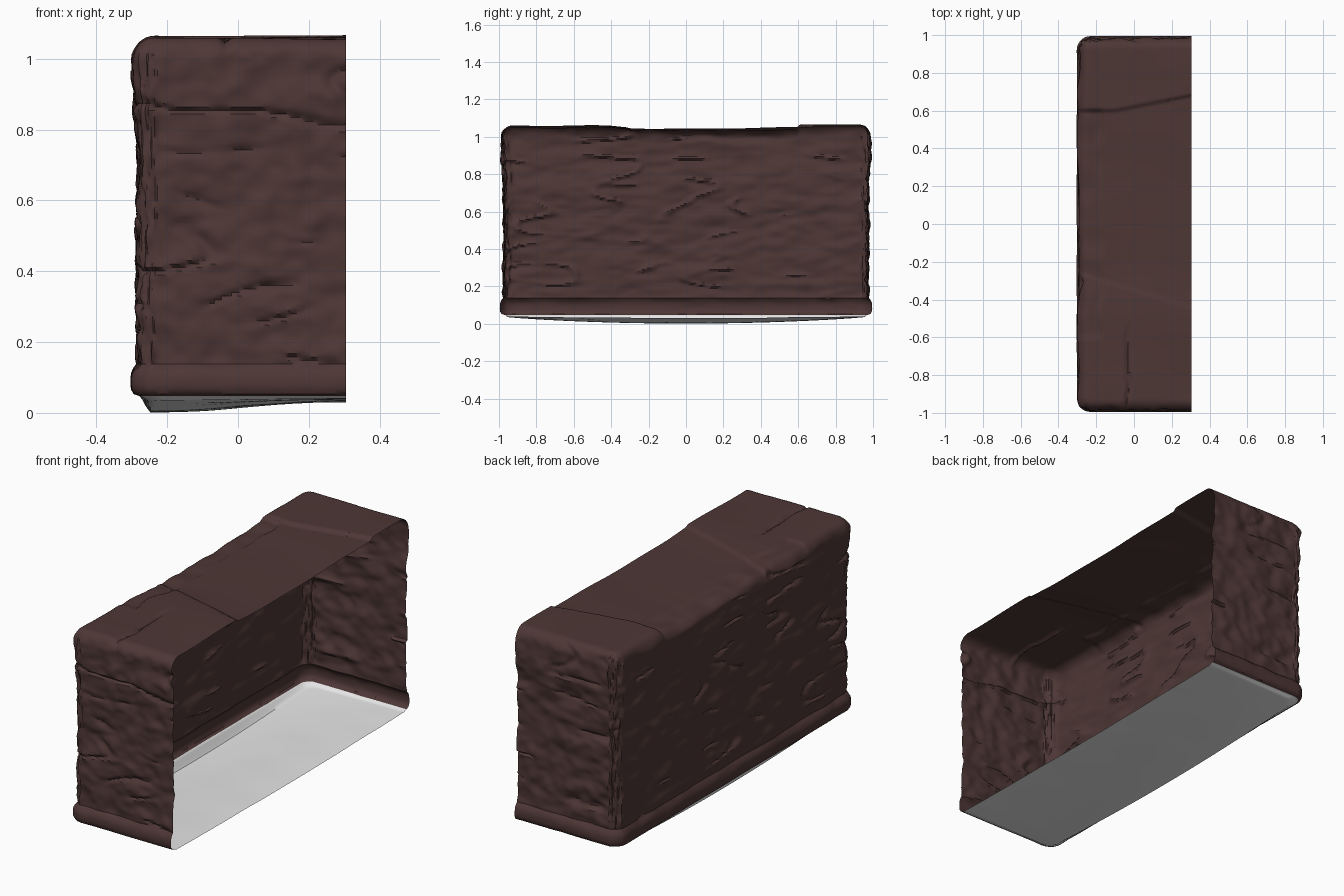
import bpy
import bmesh
from math import sin, cos, pi, radians
from mathutils import Vector, noise

cube = bpy.data.objects.get("Cube")
if cube:
    bpy.data.objects.remove(cube, do_unlink=True)

CUT_X, WALL_X, END_Y, CORNER = 0.305, -0.303, 0.995, 0.075
TOP = 1.05


def make_material(name, color):
    mat = bpy.data.materials.new(name)
    mat.use_nodes = True
    mat.diffuse_color = color
    bsdf = mat.node_tree.nodes["Principled BSDF"]
    bsdf.inputs["Base Color"].default_value = color
    bsdf.inputs["Roughness"].default_value = 0.7
    return mat


def smooth(a, b, x):
    t = min(1, max(0, (x - a) / (b - a)))
    return t * t * (3 - 2 * t)


def plan_outline():
    """Open U-shaped plan: points with their outward normals."""
    cx, cy = WALL_X + CORNER, END_Y - CORNER
    path = []

    def line(a, b, normal, n):
        for i in range(n):
            path.append((Vector(a).lerp(Vector(b), i / n), Vector(normal)))

    def arc(center, start, n=12):
        for i in range(n):
            a = start - pi / 2 * i / n
            d = Vector((cos(a), sin(a), 0))
            path.append((Vector(center) + d * CORNER, d))

    line((CUT_X, -END_Y, 0), (cx, -END_Y, 0), (0, -1, 0), 56)
    arc((cx, -cy, 0), -pi / 2)
    line((WALL_X, -cy, 0), (WALL_X, cy, 0), (-1, 0, 0), 190)
    arc((cx, cy, 0), pi)
    line((cx, END_Y, 0), (CUT_X, END_Y, 0), (0, 1, 0), 56)
    path.append((Vector((CUT_X, END_Y, 0)), Vector((0, 1, 0))))
    return path


def crust(p, normal):
    """Lumpy, horizontally layered relief with a few deep creases."""
    along = 10 - 5 * abs(normal.x)
    q = Vector((p.x * 9, p.y * along, p.z * 12))
    n = noise.noise(q) * 0.014 + noise.noise(q * 2.1) * 0.007
    layer = Vector((p.x * 3, p.y * 2.5, p.z * 9 + 5))
    crease = max(0, 1 - 9 * abs(noise.noise(layer)))
    patch = smooth(-0.1, 0.3, noise.noise(p * 4 + Vector((7, 3, 1))))
    return n - 0.016 * crease * patch


def top_height(p):
    """Overlapping slabs and cracks of the upper face."""
    z = 0.006 * noise.noise(p * 3)
    z += 0.014 * smooth(0.59, 0.61, p.y - 0.2 * max(0, p.x + 0.1))
    z += 0.008 * smooth(0.36, 0.34, p.y + 0.3 * p.x + 0.7)
    z -= 0.008 * smooth(0.5, 0.2, abs(p.y))
    chip = noise.noise(Vector((1, p.y * 5, 4)))
    rim = -0.17 + 0.05 * chip
    edge = smooth(rim + 0.01, rim - 0.01, p.x) * smooth(0.62, 0.58, abs(p.y))
    z += edge * (0.012 * noise.noise(Vector((p.x * 8, p.y * 8, 2))) - 0.008)
    seam = abs(p.x + 0.03 - 0.02 * noise.noise(Vector((0, p.y * 9, 0))))
    z -= 0.012 * smooth(0.02, 0, seam) * smooth(-0.5, -0.65, p.y)
    return z


def toward_cut(p, t):
    """Slide a point from the outline to the middle of the cut plane."""
    return p.lerp(Vector((CUT_X, p.y * 0.6, p.z)), t)


def build(name, rows, mat, flip=False):
    bm = bmesh.new()
    grid = [[bm.verts.new(p) for p in row] for row in rows]
    for low, high in zip(grid, grid[1:]):
        for j in range(len(low) - 1):
            quad = [low[j], high[j], high[j + 1], low[j + 1]]
            bm.faces.new(quad[::-1] if flip else quad)
    bmesh.ops.remove_doubles(bm, verts=bm.verts, dist=0.0001)
    mesh = bpy.data.meshes.new(name)
    bm.to_mesh(mesh)
    bm.free()
    mesh.materials.append(mat)
    obj = bpy.data.objects.new(name, mesh)
    bpy.context.collection.objects.link(obj)
    bpy.ops.object.select_all(action="DESELECT")
    obj.select_set(True)
    bpy.context.view_layer.objects.active = obj
    bpy.ops.object.shade_smooth_by_angle(angle=radians(40))
    return obj


chocolate = make_material("dark chocolate", (0.075, 0.038, 0.036, 1))
white = make_material("pale base", (0.8, 0.8, 0.8, 1))
outline = plan_outline()

# Wall section as (inset, height): rounded foot, groove, wall, rounded shoulder
section = [(0.025, 0.048), (0.01, 0.053), (0.002, 0.066), (0.0, 0.08),
           (0.0, 0.1), (0.004, 0.115), (0.012, 0.128), (0.022, 0.138)]
WALL_ROWS = 84
for i in range(WALL_ROWS):
    z = 0.148 + (TOP - 0.055 - 0.148) * i / WALL_ROWS
    section.append((0.021 - 0.01 * smooth(0.78, 0.88, z), z))
for i in range(9):
    a = pi / 2 * i / 8
    section.append((0.011 + 0.055 * (1 - cos(a)), TOP - 0.055 + 0.055 * sin(a)))

# Chocolate coating: walls, then the top closing in on the cut plane
shell = []
for inset, z in section:
    row = []
    for p, normal in outline:
        q = p - normal * inset + Vector((0, 0, z))
        strength = 0.15 + 0.85 * smooth(0.1, 0.17, z)
        strength *= 1 - 0.8 * smooth(TOP - 0.05, TOP, z)
        moved = q + normal * crust(q, normal) * strength
        moved.z += top_height(q) * smooth(TOP - 0.1, TOP, z)
        row.append(moved)
    shell.append(row)
TOP_ROWS = 45
for i in range(1, TOP_ROWS + 1):
    row = []
    for p, normal in outline:
        base = p - normal * 0.066 + Vector((0, 0, TOP))
        base += normal * crust(base, normal) * 0.2 * (1 - i / TOP_ROWS)
        q = toward_cut(base, i / TOP_ROWS)
        q.z += top_height(q)
        row.append(q)
    shell.append(row)
build("chocolate_coating", shell, chocolate)

# Pale base sheet sagging below the foot of the coating
sheet = []
BASE_ROWS = 24
for i in range(BASE_ROWS + 1):
    t = (i / BASE_ROWS) ** 1.6
    row = []
    for p, normal in outline:
        q = toward_cut(p - normal * 0.022, t)
        sag = max(0, cos(pi * q.y / 2)) ** 0.7
        lean = 0.047 - 0.03 * smooth(-0.25, CUT_X, q.x)
        drop = smooth(0, 0.06, t) * (0.006 + sag * (lean - 0.006))
        q.z = 0.048 - drop + 0.003 * noise.noise(q * 4) * smooth(0.1, 0.4, t)
        row.append(q)
    sheet.append(row)
build("base_sheet", sheet, white, flip=True)
